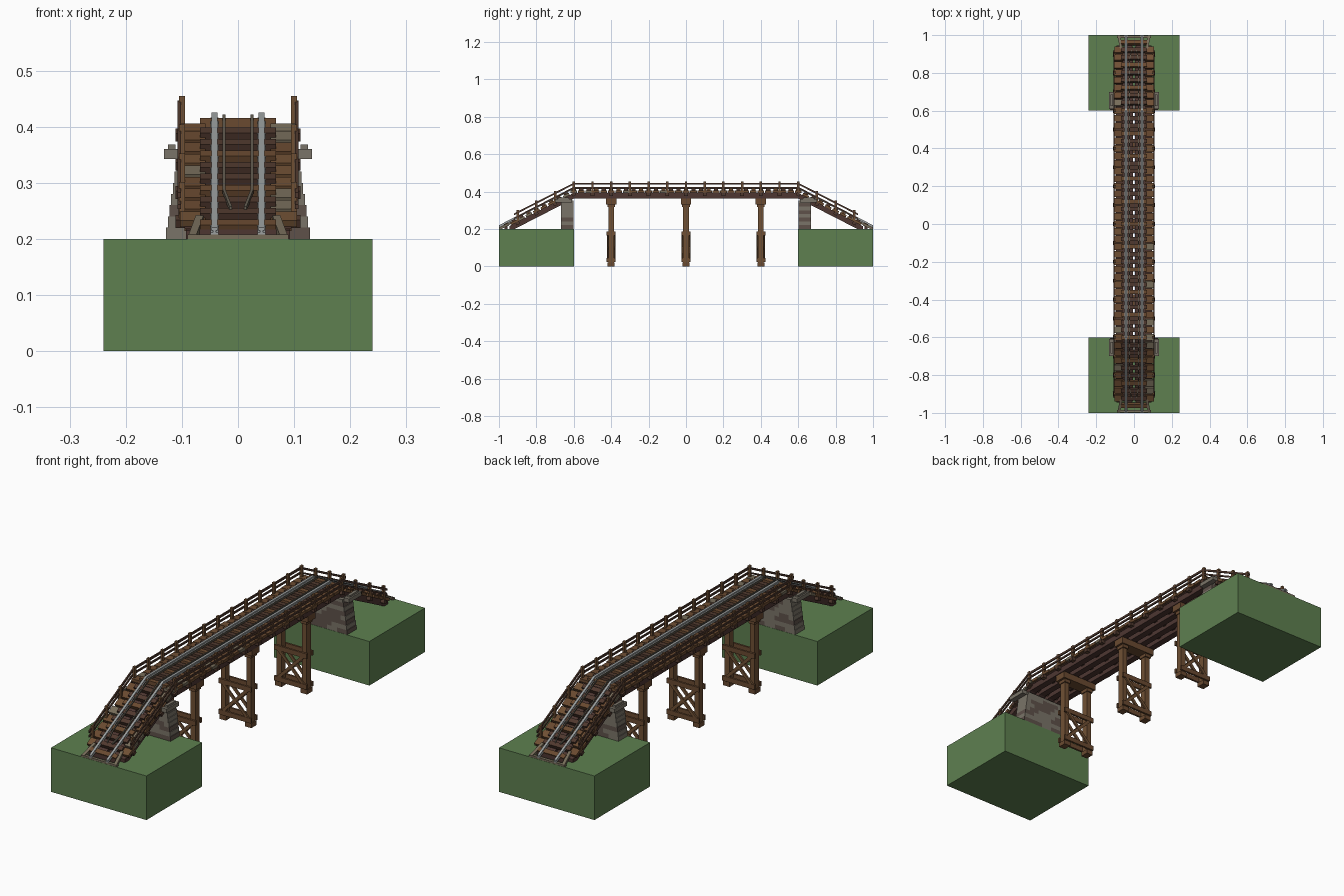
import bpy, bmesh, math, random
from mathutils import Matrix, Vector

random.seed(4)
cube = bpy.data.objects.get("Cube")
if cube:
    bpy.data.objects.remove(cube, do_unlink=True)


def material(name, hex_code):
    lin = []
    for i in (0, 2, 4):
        c = int(hex_code[i:i + 2], 16) / 255
        lin.append(c / 12.92 if c < 0.04 else ((c + 0.055) / 1.055) ** 2.4)
    m = bpy.data.materials.new(name)
    m.use_nodes = True
    m.diffuse_color = (*lin, 1)
    m.node_tree.nodes["Principled BSDF"].inputs["Base Color"].default_value = (*lin, 1)
    return m


GRASS = material("grass", "5E8050")
STONE = material("stone", "7A7468")
DARK_STONE = material("dark stone", "5E514A")
TIMBER = material("timber", "70502F".replace("2F", "34"))
PLANK = material("plank brown", "6A4A30")
GREY_PLANK = material("weathered plank", "776D5A")
TIE = material("dark tie", "50392E")
GIRDER = material("girder brown", "4D3631")
STEEL = material("steel", "9CA0A0")
IRON = material("guard iron", "625C50")

KNEE, DECK, SLOPE = 0.6, 0.41, 0.5125
ANGLE = math.atan(SLOPE)


def deck(y):
    return DECK - SLOPE * max(0, abs(y) - KNEE)


def tilt(y):
    return 0 if abs(y) <= KNEE else math.copysign(ANGLE, -y)


class Part:
    """Collects boxes and strips into one named mesh object."""

    def __init__(self, name, *mats):
        self.name, self.mats, self.bm = name, mats, bmesh.new()

    def box(self, centre, size, rot=None, mat=0):
        m = Matrix.Translation(centre) @ (rot or Matrix()) @ Matrix.Diagonal((*size, 1))
        verts = bmesh.ops.create_cube(self.bm, size=1, matrix=m)["verts"]
        for f in {f for v in verts for f in v.link_faces}:
            f.material_index = mat

    def cross(self, x, y, offset, size, mat=0):
        # Crosswise timber lying in the deck slope
        self.box((x, y, deck(y) + offset), size, Matrix.Rotation(tilt(y), 4, "X"), mat)

    def beam(self, a, b, width, depth, mat=0):
        # Straight brace between two points in an x-z plane
        a, b = Vector(a), Vector(b)
        d = b - a
        rot = Matrix.Rotation(-math.atan2(d.z, d.x), 4, "Y")
        self.box((a + b) / 2, (d.length, depth, width), rot, mat)

    def strip(self, pts, width, low, high):
        # Lengthwise member following the deck profile through (x, y) points
        rings = []
        for x, y in pts:
            z = deck(y)
            rings.append([self.bm.verts.new((x + sx * width / 2, y, z + o))
                          for sx, o in ((-1, low), (1, low), (1, high), (-1, high))])
        for r, s in zip(rings, rings[1:]):
            for i in range(4):
                j = (i + 1) % 4
                self.bm.faces.new((r[i], r[j], s[j], s[i]))
        self.bm.faces.new(rings[0])
        self.bm.faces.new(rings[-1])

    def run(self, x, end, width, low, high):
        self.strip([(x, y) for y in (-end, -KNEE, KNEE, end)], width, low, high)

    def done(self):
        bmesh.ops.recalc_face_normals(self.bm, faces=self.bm.faces)
        mesh = bpy.data.meshes.new(self.name)
        self.bm.to_mesh(mesh)
        self.bm.free()
        for m in self.mats:
            mesh.materials.append(m)
        ob = bpy.data.objects.new(self.name, mesh)
        bpy.context.collection.objects.link(ob)
        return ob


# Grass banks, stone abutments and entry aprons at both ends
for end, s in (("front", -1), ("back", 1)):
    bank = Part(end + "_bank", GRASS)
    bank.box((0, s * 0.8, 0.1), (0.48, 0.4, 0.2))
    bank.done()

    wall = Part(end + "_abutment", STONE, DARK_STONE)
    courses = 7
    for row in range(courses):
        half = 0.128 - 0.003 * row
        n = 5
        cuts = [-half] + [half * (2 * (k + 0.5 * (row % 2)) / n - 1)
                          for k in range(1 - row % 2, n) if k + row % 2 > 0] + [half]
        cuts = sorted(set(cuts))
        for a, b in zip(cuts, cuts[1:]):
            outer = a == cuts[0] or b == cuts[-1]
            wall.box(((a + b) / 2, s * 0.634, 0.21 + 0.02 * row), (b - a, 0.066, 0.02),
                     mat=0 if outer and row % 2 else random.choice((0, 1)))
    wall.box((0, s * 0.634, 0.345), (0.21, 0.066, 0.016))
    for x in (-0.118, 0.118):
        wall.box((x, s * 0.655, 0.351), (0.027, 0.09, 0.018))
        wall.box((x, s * 0.655, 0.364), (0.014, 0.06, 0.009))
    wall.done()

    apron = Part(end + "_apron", GREY_PLANK, GIRDER)
    for x in (-1, 1):
        apron.strip([(x * 0.081, s * 0.998), (x * 0.068, s * 0.93)], 0.014, -0.012, 0.002)
    apron.box((0, s * 0.992, 0.203), (0.18, 0.014, 0.01))
    apron.box((0, s * 0.962, 0.207), (0.14, 0.016, 0.02), mat=1)
    apron.done()

# Main girders under the deck
girders = Part("girders", GIRDER)
for x in (-0.078, -0.026, 0.026, 0.078):
    girders.run(x, 0.945, 0.03, -0.048, -0.018)
girders.done()

# Track ties
ties = Part("track_ties", TIE, PLANK)
for i in range(-24, 25):
    y = i * 0.04
    ties.cross(0, y, -0.004, (0.136, 0.022, 0.018), int(i % 3 == 0))
ties.done()

# Walkway planks on both sides, with uneven ends and colours
planks = Part("walkway_planks", PLANK, GREY_PLANK, TIMBER, GIRDER)
for side in (-1, 1):
    for i in range(-23, 24):
        w = random.uniform(0.044, 0.05)
        planks.cross(side * (0.058 + w / 2), i * 0.04, -0.011, (w, 0.036, 0.013),
                     random.choice((0, 0, 0, 2, 2, 1)))
    # Narrow backing board below the planks
    planks.run(side * 0.05, 0.94, 0.09, -0.022, -0.0175)
planks.bm.faces.ensure_lookup_table()
for f in planks.bm.faces:
    if max(e.calc_length() for e in f.edges) > 0.2 or (len(f.verts) == 4 and f.calc_area() > 0.01):
        f.material_index = 3
planks.done()

# Rails and the inner guard rails with bent ends
rails = Part("track_rails", STEEL)
guards = Part("guard_rails", IRON)
for side in (-1, 1):
    x = side * 0.042
    rails.run(x, 1.0, 0.014, 0.003, 0.006)
    rails.run(x, 1.0, 0.005, 0.005, 0.011)
    rails.run(x, 1.0, 0.011, 0.010, 0.015)
    g = side * 0.025
    guards.strip([(side * 0.013, -0.92), (g, -0.86), (g, -KNEE),
                  (g, KNEE), (g, 0.86), (side * 0.013, 0.92)], 0.005, 0.004, 0.012)
rails.done()
guards.done()

# Railing posts with cross bearers below, and two handrails each side
post_ys = [i * 0.1 for i in range(-9, 10)]
posts = Part("railing_posts", TIMBER)
bearers = Part("cross_bearers", TIE)
for y in post_ys:
    bearers.cross(0, y, -0.025, (0.222, 0.02, 0.016))
    for side in (-1, 1):
        posts.box((side * 0.1, y, deck(y) + 0.006), (0.011, 0.013, 0.078))
posts.done()
bearers.done()
handrails = Part("handrails", TIE)
for side in (-1, 1):
    handrails.run(side * 0.105, 0.92, 0.006, 0.027, 0.037)
    handrails.run(side * 0.105, 0.92, 0.006, 0.007, 0.015)
handrails.done()

# Timber trestles: legs, foot blocks, caps and cross-braced frames
for name, y in (("front", -0.4), ("middle", 0), ("back", 0.4)):
    bent = Part(name + "_trestle", TIMBER, PLANK, TIE)
    for side in (-1, 1):
        x = side * 0.064
        bent.box((x, y, 0.17), (0.024, 0.03, 0.34))
        bent.box((x, y, 0.01), (0.032, 0.038, 0.02), mat=1)
        bent.box((x, y, 0.325), (0.032, 0.042, 0.016), mat=1)
        # Boards on the near and far faces
        face = y + side * 0.0195
        for z in (0.034, 0.175):
            bent.box((0, face, z), (0.164, 0.009, 0.022), mat=1)
        bent.beam((-0.064, face, 0.04), (0.064, face, 0.17), 0.014, 0.008, 0)
        bent.beam((0.064, face, 0.04), (-0.064, face, 0.17), 0.014, 0.006, 0)
    bent.box((0, y, 0.347), (0.18, 0.055, 0.03), mat=1)
    bent.done()
